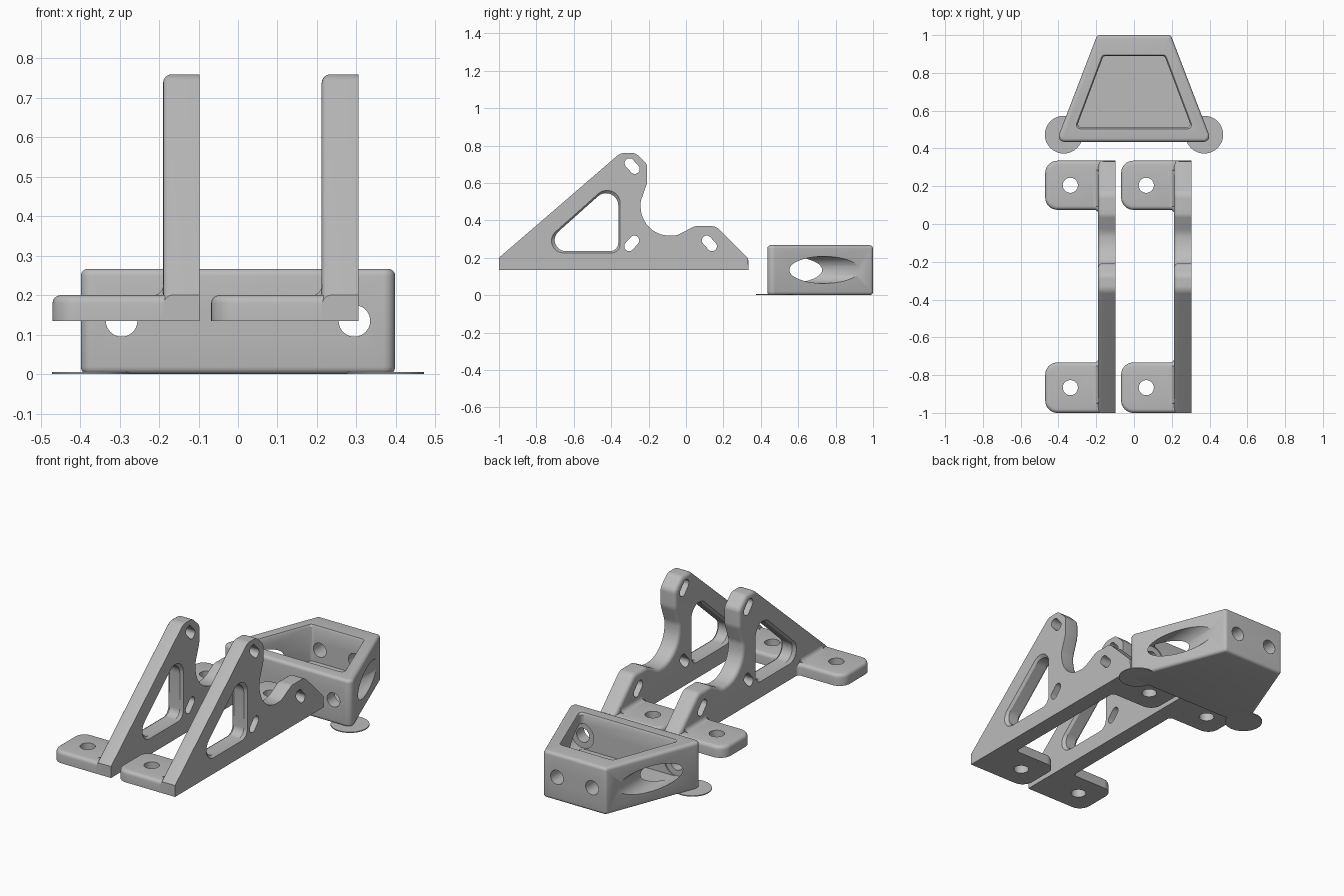
import bpy, bmesh
from math import sin, cos, tan, atan2, pi, radians
from mathutils import Vector, Matrix

cube = bpy.data.objects.get("Cube")
if cube:
    bpy.data.objects.remove(cube, do_unlink=True)

GREY = (0.5, 0.5, 0.5, 1)
metal = bpy.data.materials.new("plain grey")
metal.use_nodes = True
metal.diffuse_color = GREY
for node in metal.node_tree.nodes:
    if node.type == 'BSDF_PRINCIPLED':
        node.inputs["Base Color"].default_value = GREY


def rounded(corners, steps=10):
    """Outline from (a, b, radius) corners, convex or concave."""
    out, n = [], len(corners)
    for i, (a, b, r) in enumerate(corners):
        p = Vector((a, b))
        if r == 0:
            out.append(p)
            continue
        u = (Vector(corners[i - 1][:2]) - p).normalized()
        v = (Vector(corners[(i + 1) % n][:2]) - p).normalized()
        half = u.angle(v) / 2
        c = p + (u + v).normalized() * (r / sin(half))
        s, e = p + u * (r / tan(half)) - c, p + v * (r / tan(half)) - c
        start = atan2(s.y, s.x)
        sweep = (atan2(e.y, e.x) - start + pi) % (2 * pi) - pi
        for k in range(steps + 1):
            t = start + sweep * k / steps
            out.append(c + Vector((cos(t), sin(t))) * r)
    return out


def circle(a, b, r, n=40):
    return [Vector((a + r * cos(2 * pi * k / n), b + r * sin(2 * pi * k / n))) for k in range(n)]


def loft(name, outline, axis, levels, bevel=0, pick=None):
    """Stack scaled copies of an outline along an axis; bevel the picked edges."""
    mid = sum(outline, Vector((0, 0))) / len(outline)
    place = {'x': lambda a, b, t: (t, a, b),
             'y': lambda a, b, t: (a, t, b),
             'z': lambda a, b, t: (a, b, t)}[axis]
    bm = bmesh.new()
    rings = []
    for t, scale in levels:
        pts = [mid + (p - mid) * scale for p in outline]
        rings.append([bm.verts.new(place(p.x, p.y, t)) for p in pts])
    bm.faces.new(rings[0])
    bm.faces.new(rings[-1])
    n = len(outline)
    for lo, hi in zip(rings, rings[1:]):
        for i in range(n):
            j = (i + 1) % n
            bm.faces.new((lo[i], lo[j], hi[j], hi[i]))
    bmesh.ops.recalc_face_normals(bm, faces=bm.faces)
    if bevel:
        edges = [e for e in bm.edges if pick(e.verts[0].co, e.verts[1].co)]
        bmesh.ops.bevel(bm, geom=edges, offset=bevel, segments=4, profile=0.5,
                        affect='EDGES', clamp_overlap=False)
    mesh = bpy.data.meshes.new(name)
    bm.to_mesh(mesh)
    bm.free()
    mesh.materials.append(metal)
    ob = bpy.data.objects.new(name, mesh)
    bpy.context.collection.objects.link(ob)
    return ob


def prism(name, outline, axis, lo, hi, bevel=0, pick=None):
    return loft(name, outline, axis, [(lo, 1), (hi, 1)], bevel, pick)


def cut(ob, cutters):
    """Subtract the cutters, then remove them."""
    for c in cutters:
        c.hide_render = True
        m = ob.modifiers.new("cut", 'BOOLEAN')
        m.operation, m.solver, m.object = 'DIFFERENCE', 'EXACT', c
    bpy.context.view_layer.update()
    mesh = bpy.data.meshes.new_from_object(ob.evaluated_get(bpy.context.evaluated_depsgraph_get()))
    ob.modifiers.clear()
    ob.data = mesh
    for c in cutters:
        bpy.data.objects.remove(c, do_unlink=True)


def slot(a, b, angle):
    turn = Matrix.Rotation(radians(angle), 2)
    w, h = 0.047, 0.026
    box = [turn @ Vector(p) for p in ((-w, -h), (w, -h), (w, h), (-w, h))]
    return rounded([(a + p.x, b + p.y, h * 0.99) for p in box])


BASE, FOOT_TOP = 0.135, 0.2
SIDE = [(-1, BASE, 0), (-1, FOOT_TOP, 0), (-0.351, 0.76, 0.06), (-0.27, 0.76, 0.05),
        (-0.208, 0.70, 0.04), (-0.208, 0.60, 0.08), (-0.243, 0.50, 0.08),
        (-0.24, 0.318, 0.155), (-0.05, 0.318, 0.1), (0.045, 0.369, 0.05),
        (0.16, 0.369, 0.06), (0.33, FOOT_TOP, 0), (0.335, BASE, 0)]
WINDOW = [(-0.80, 0.235, 0.06), (-0.362, 0.235, 0.045), (-0.362, 0.625, 0.065)]
parts = []

# Two identical side brackets
for label, px in (("right", -0.19), ("left", 0.212)):
    back = px + 0.093

    def plate_edge(a, b):
        return (abs(a.x - px) < 1e-4 and abs(b.x - px) < 1e-4
                and max(a.z, b.z) > FOOT_TOP + 0.001)

    plate = prism(label + "_bracket_plate", rounded(SIDE), 'x', px, back, 0.022, plate_edge)
    cutters = [loft("window_cutter", rounded(WINDOW), 'x',
                    [(px - 0.05, 1.08), (px, 1.08), (px + 0.015, 1),
                     (back - 0.015, 1), (back, 1.08), (back + 0.05, 1.08)])]
    for a, b, angle in ((-0.288, 0.69, -48), (-0.29, 0.277, 48), (0.125, 0.277, -48)):
        cutters.append(prism("slot_cutter", slot(a, b, angle), 'x', px - 0.05, back + 0.05))
    cut(plate, cutters)
    parts.append(plate)

    # Mounting feet with bolt holes and a fillet against the plate
    for end, y_end, y_in in (("front", -1, -0.733), ("back", 0.335, 0.075)):
        d = 1 if y_in > y_end else -1
        tip, wall, deep = px - 0.28, px + 0.001, px + 0.03
        shape = [(tip, y_end, 0.065), (tip, y_in, 0.065), (wall, y_in, 0.022),
                 (wall, y_in + d * 0.03, 0), (deep, y_in + d * 0.03, 0), (deep, y_end, 0)]

        def foot_edge(a, b):
            return min(a.z, b.z) > FOOT_TOP - 1e-4 and (a.x + b.x) / 2 < px

        foot = prism(f"{label}_{end}_foot", rounded(shape), 'z', BASE, FOOT_TOP, 0.02, foot_edge)
        hole_y = (y_end + y_in) / 2
        cut(foot, [prism("bolt_cutter", circle(px - 0.147, hole_y, 0.04), 'z', 0, 0.4)])
        strip = [(px + 0.01, FOOT_TOP - 0.01, 0), (px - 0.026, FOOT_TOP - 0.01, 0),
                 (px - 0.026, FOOT_TOP, 0), (px, FOOT_TOP, 0.025),
                 (px, FOOT_TOP + 0.026, 0), (px + 0.01, FOOT_TOP + 0.026, 0)]
        ends = sorted((y_end + d * 0.05, y_in - d * 0.018))
        parts += [foot, prism(f"{label}_{end}_fillet", rounded(strip), 'y', *ends)]

# Tapered open-topped housing
TOP = 0.267
body = rounded([(-0.412, 0.435, 0.03), (0.412, 0.435, 0.03), (0.195, 1, 0.02), (-0.195, 1, 0.02)])
housing = prism("tapered_housing", body, 'z', 0, TOP, 0.018, lambda a, b: abs(a.z - b.z) < 1e-5)
pocket = rounded([(-0.305, 0.51, 0.02), (0.305, 0.51, 0.02), (0.162, 0.89, 0.02), (-0.162, 0.89, 0.02)])
cutters = [loft("pocket_cutter", pocket, 'z',
                [(0.062, 1), (TOP - 0.012, 1), (TOP, 1.03), (TOP + 0.05, 1.03)])]
for s in (-1, 1):
    cutters += [prism("front_hole_cutter", circle(s * 0.295, BASE, 0.04), 'y', 0.4, 0.55),
                prism("side_relief_cutter", circle(s * 0.295, BASE, 0.072, 56), 'y', 0.503, 0.97),
                prism("back_hole_cutter", circle(s * 0.11, BASE, 0.04), 'y', 0.8, 1.1)]
cut(housing, cutters)
parts.append(housing)

# Thin round pads under the front corners
for label, s in (("right", -1), ("left", 1)):
    parts.append(prism(label + "_corner_pad", circle(s * 0.372, 0.473, 0.1, 48), 'z', 0, 0.005))

# Smooth rounded surfaces, keep hard edges
bpy.ops.object.select_all(action='DESELECT')
for ob in parts:
    ob.select_set(True)
bpy.context.view_layer.objects.active = parts[0]
bpy.ops.object.shade_smooth_by_angle(angle=radians(30))
